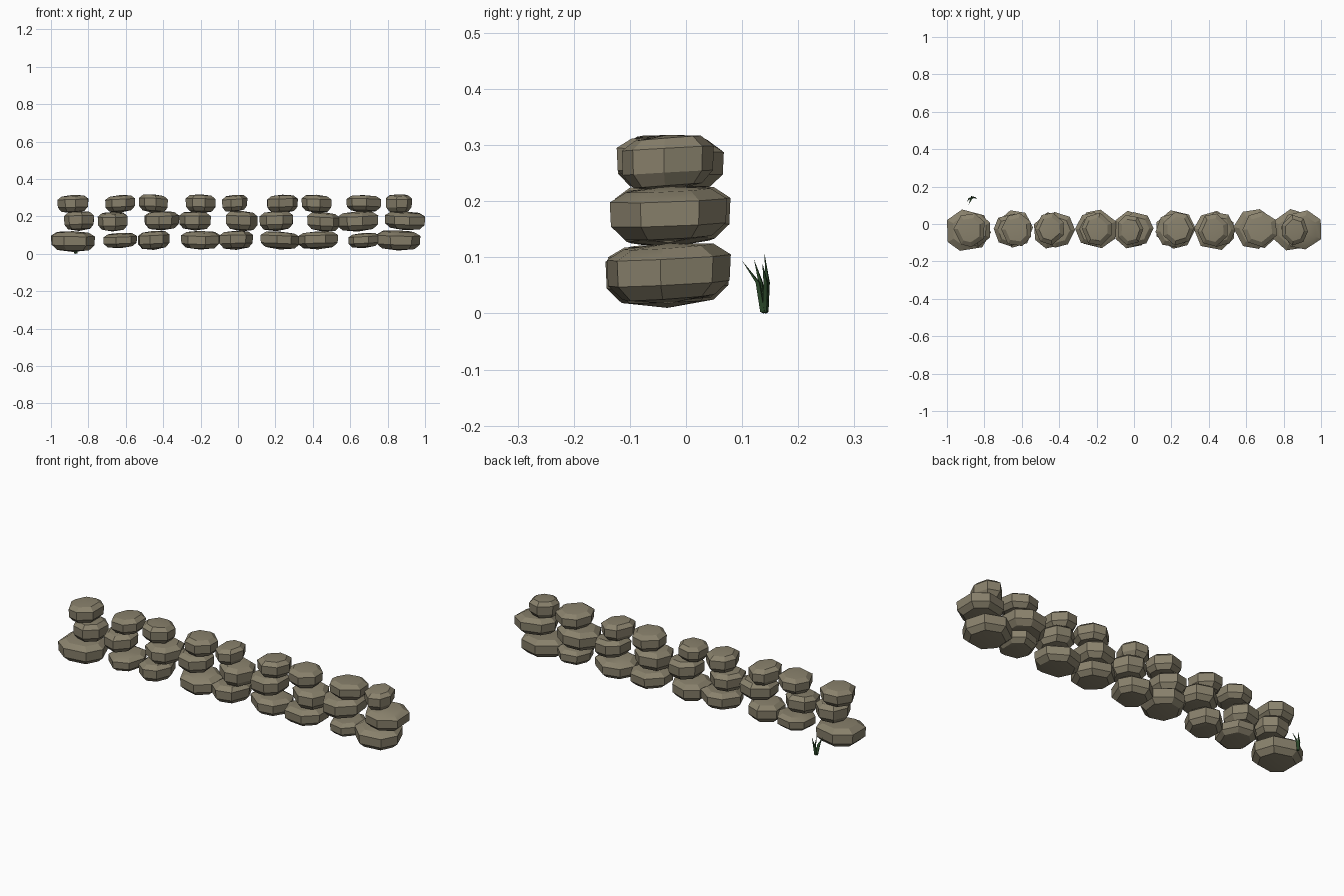
import bpy, bmesh, math, random
from mathutils import Vector

if "Cube" in bpy.data.objects:
    bpy.data.objects.remove(bpy.data.objects["Cube"])

random.seed(4)


def material(name, rgb):
    m = bpy.data.materials.new(name)
    m.diffuse_color = (*rgb, 1)
    m.use_nodes = True
    m.node_tree.nodes["Principled BSDF"].inputs["Base Color"].default_value = m.diffuse_color
    return m


STONE = material("warm_grey_stone", (0.25, 0.22, 0.15))
GRASS = material("dark_green_grass", (0.03, 0.08, 0.028))


def finish(bm, name, mat, smooth_angle):
    bmesh.ops.recalc_face_normals(bm, faces=bm.faces)
    me = bpy.data.meshes.new(name)
    bm.to_mesh(me)
    bm.free()
    me.materials.append(mat)
    ob = bpy.data.objects.new(name, me)
    bpy.context.collection.objects.link(ob)
    bpy.context.view_layer.objects.active = ob
    ob.select_set(True)
    bpy.ops.object.shade_smooth_by_angle(angle=math.radians(smooth_angle))
    ob.select_set(False)


def skin(bm, rings, bottom, top):
    """Bridge rings of points, closing both ends to a point."""
    rings = [[bm.verts.new(p) for p in r] for r in rings]
    n = len(rings[0])
    for a, b in zip(rings, rings[1:]):
        for i in range(n):
            j = (i + 1) % n
            bm.faces.new((a[i], a[j], b[j], b[i]))
    for ring, tip in ((rings[0], bottom), (rings[-1], top)):
        v = bm.verts.new(tip)
        for i in range(n):
            bm.faces.new((ring[i], ring[(i + 1) % n], v))


def stone(name, x0, x1, y0, y1, z0, z1, sides=7):
    """Rounded faceted boulder fitted to a box."""
    flip = random.choice((0, math.pi))
    plan = []
    for i in range(sides):
        a = math.tau * i / sides + flip + random.uniform(-0.12, 0.12)
        plan.append((math.cos(a), math.sin(a)))
    us, vs = [p[0] for p in plan], [p[1] for p in plan]
    plan = [((u - min(us)) / (max(us) - min(us)) * 2 - 1,
             (v - min(vs)) / (max(vs) - min(vs)) * 2 - 1) for u, v in plan]
    cx, cy, w, d, h = (x0 + x1) / 2, (y0 + y1) / 2, (x1 - x0) / 2, (y1 - y0) / 2, z1 - z0
    tx, ty = random.uniform(-0.05, 0.05), random.uniform(-0.05, 0.05)
    rings = []
    for r, t in ((0.74, 0.10), (0.98, 0.33), (1.0, 0.76), (0.72, 0.94)):
        rings.append([(cx + u * r * w, cy + v * r * d,
                       z0 + h * (t + tx * u + ty * v)) for u, v in plan])
    bm = bmesh.new()
    skin(bm, rings, (cx, cy, z0), (cx, cy, z1))
    finish(bm, name, STONE, 25)


# Three courses of stones: (x start, x end) for each column
courses = {
    "bottom": (0.02, 0.122, [(-1.0, -.765), (-.72, -.54), (-.535, -.365), (-.305, -.095), (-.10, .08),
                             (.12, .33), (.32, .535), (.59, .755), (.74, .975)]),
    "middle": (0.122, 0.227, [(-.93, -.77), (-.75, -.59), (-.50, -.315), (-.315, -.145), (-.065, .105),
                              (.115, .295), (.37, .545), (.53, .75), (.785, 1.0)]),
    "top": (0.22, 0.315, [(-.965, -.80), (-.71, -.55), (-.53, -.375), (-.28, -.12), (-.085, .05),
                          (.155, .32), (.34, .50), (.58, .765), (.79, .93)]),
}
for course, (z0, z1, spans) in courses.items():
    for i, (x0, x1) in enumerate(spans):
        depth = 0.6 * (x1 - x0) + 0.08
        y = -0.03 + random.uniform(-0.005, 0.005)
        low = z0 + random.uniform(-0.004, 0.004)
        high = z1 + random.uniform(-0.004, 0.004)
        if course == "bottom":
            if x1 - x0 < 0.19:
                depth += 0.012
            if i in (1, 7):                  # flatter base stones
                low, high = 0.03, 0.112
            if i == 0:                       # largest base stone
                low, y = 0.01, -0.033
        stone(f"{course}_stone_{i + 1}", x0, x1, y - depth / 2, y + depth / 2, low, high)

# Grass tuft: curved, tapering three-sided blades
blades = [((-.868, .143), (-.866, .146), (-.872, .140, .107)),
          ((-.872, .138), (-.882, .134), (-.892, .121, .097)),
          ((-.866, .138), (-.872, .129), (-.886, .100, .094)),
          ((-.864, .142), (-.855, .143), (-.838, .136, .090))]
for k, (base, mid, tip) in enumerate(blades):
    bm = bmesh.new()
    rings = []
    for (x, y), z, r in ((base, 0.003, 0.006), (mid, 0.055, 0.005)):
        rings.append([(x + r * math.cos(a), y + r * math.sin(a), z)
                      for a in (0.3, 0.3 + math.tau / 3, 0.3 + 2 * math.tau / 3)])
    skin(bm, rings, (*base, 0), Vector(tip))
    finish(bm, f"grass_blade_{k + 1}", GRASS, 20)
